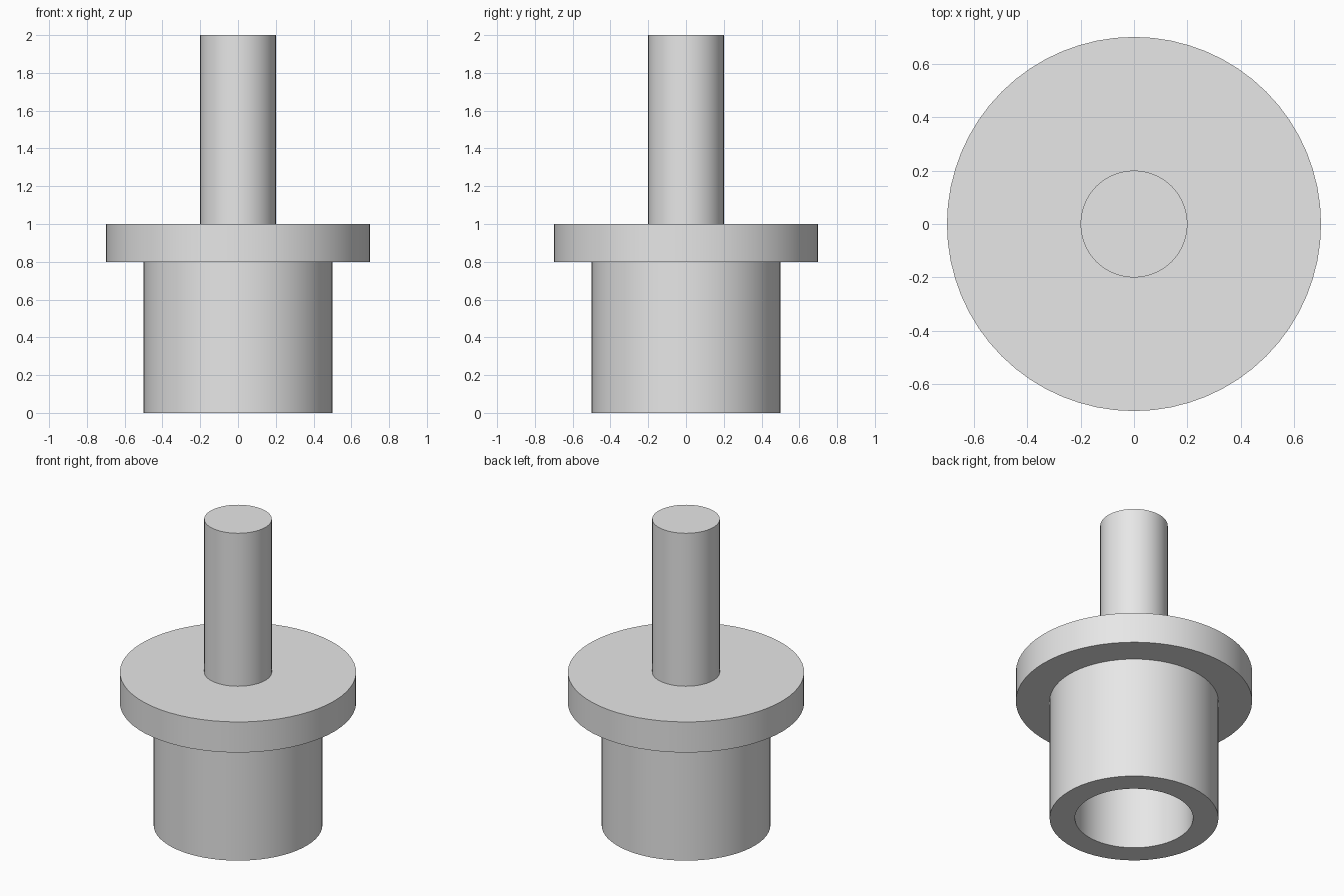
import bpy
import bmesh
import math

SEGMENTS = 64

cube = bpy.data.objects.get("Cube")
if cube:
    bpy.data.objects.remove(cube, do_unlink=True)

grey = bpy.data.materials.new("plain_grey")
grey.use_nodes = True
colour = (0.8, 0.8, 0.8, 1)
grey.diffuse_color = colour
grey.node_tree.nodes["Principled BSDF"].inputs["Base Color"].default_value = colour


def turned_part(name, profile):
    """Spin a (radius, height) profile around z; ends on the axis are welded."""
    bm = bmesh.new()
    verts = [bm.verts.new((r, 0, z)) for r, z in profile]
    edges = [bm.edges.new(pair) for pair in zip(verts, verts[1:])]
    bmesh.ops.spin(bm, geom=verts + edges, cent=(0, 0, 0), axis=(0, 0, 1),
                   angle=math.tau, steps=SEGMENTS, use_duplicate=False)
    bmesh.ops.remove_doubles(bm, verts=bm.verts, dist=0.0001)
    bmesh.ops.recalc_face_normals(bm, faces=bm.faces)
    mesh = bpy.data.meshes.new(name)
    bm.to_mesh(mesh)
    bm.free()
    mesh.materials.append(grey)
    obj = bpy.data.objects.new(name, mesh)
    bpy.context.collection.objects.link(obj)
    bpy.ops.object.select_all(action='DESELECT')
    obj.select_set(True)
    bpy.context.view_layer.objects.active = obj
    bpy.ops.object.shade_smooth_by_angle(angle=math.radians(30))
    return obj


# One solid turned piece: blind bore, sleeve, flange and shaft
bore, sleeve, flange, shaft = 0.35, 0.5, 0.7, 0.2
turned_part("flanged_shaft_socket", [
    (0, 0.8), (bore, 0.8), (bore, 0),
    (sleeve, 0), (sleeve, 0.8),
    (flange, 0.8), (flange, 1),
    (shaft, 1), (shaft, 2), (0, 2),
])
